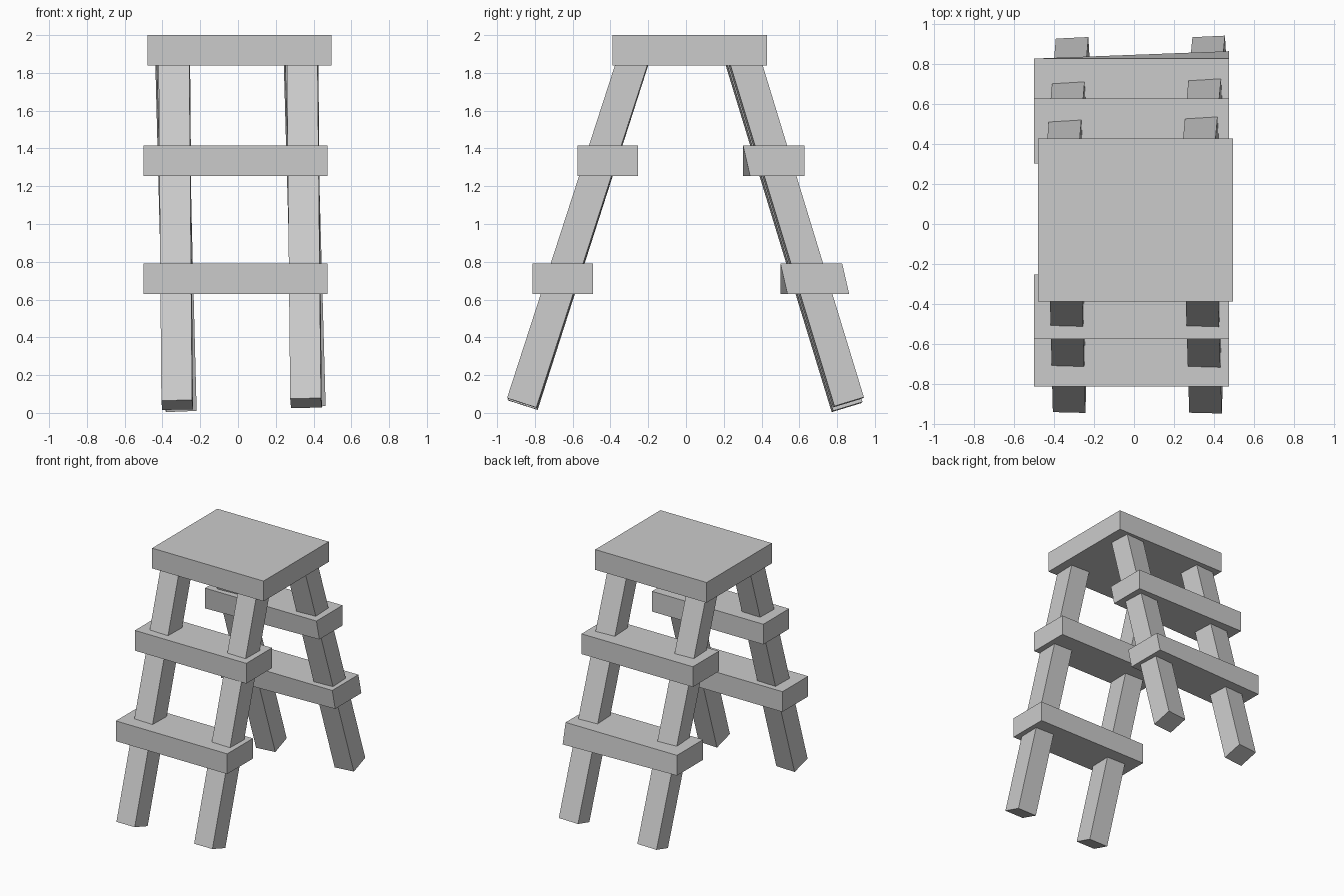
import bpy
from mathutils import Vector

if "Cube" in bpy.data.objects:
    bpy.data.objects.remove(bpy.data.objects["Cube"])

BOX_FACES = [(0, 3, 2, 1), (4, 5, 6, 7), (0, 1, 5, 4),
             (1, 2, 6, 5), (2, 3, 7, 6), (3, 0, 4, 7)]


def hexahedron(name, verts):
    """Six-sided solid from a bottom ring and a top ring of four corners."""
    mesh = bpy.data.meshes.new(name)
    mesh.from_pydata([tuple(v) for v in verts], [], BOX_FACES)
    obj = bpy.data.objects.new(name, mesh)
    bpy.context.collection.objects.link(obj)
    return obj


def slab(name, x, y, z, skew=0.0):
    """Flat board; skew pushes its lower right edge towards +y."""
    verts = []
    for level, height in enumerate(z):
        s = skew if level == 0 else 0.0
        verts += [(x[0], y[0], height), (x[1], y[0] + s, height),
                  (x[1], y[1] + s, height), (x[0], y[1], height)]
    return hexahedron(name, verts)


def leg(name, foot, top, twist, size=0.163):
    """Square beam from foot to top, extended into the seat."""
    foot, top = Vector(foot), Vector(top)
    d = (top - foot).normalized()
    top = top + d * 0.07
    u = Vector((1, twist, 0))
    u = (u - d * u.dot(d)).normalized()
    v = d.cross(u)
    h = size / 2
    ring = [-u * h - v * h, u * h - v * h, u * h + v * h, -u * h + v * h]
    return hexahedron(name, [foot + r for r in ring] + [top + r for r in ring])


# Seat
slab("seat", (-0.48, 0.495), (-0.388, 0.428), (1.84, 2.0))

# Steps, back ones slightly warped
STEP_X = (-0.50, 0.475)
LOWER, UPPER = (0.63, 0.79), (1.255, 1.415)
slab("front_lower_step", STEP_X, (-0.813, -0.492), LOWER)
slab("front_upper_step", STEP_X, (-0.575, -0.253), UPPER)
slab("back_lower_step", STEP_X, (0.50, 0.827), LOWER, 0.037)
slab("back_upper_step", STEP_X, (0.302, 0.628), UPPER, 0.037).data.vertices[2].co.y = 0.628

# Splayed legs
leg("front_left_leg", (-0.322, -0.865, 0.042), (-0.337, -0.288, 1.84), -0.03)
leg("front_right_leg", (0.36, -0.868, 0.052), (0.342, -0.288, 1.84), -0.03)
leg("back_left_leg", (-0.305, 0.853, 0.031), (-0.352, 0.30, 1.84), 0.06)
leg("back_right_leg", (0.378, 0.86, 0.056), (0.328, 0.316, 1.84), 0.06)
